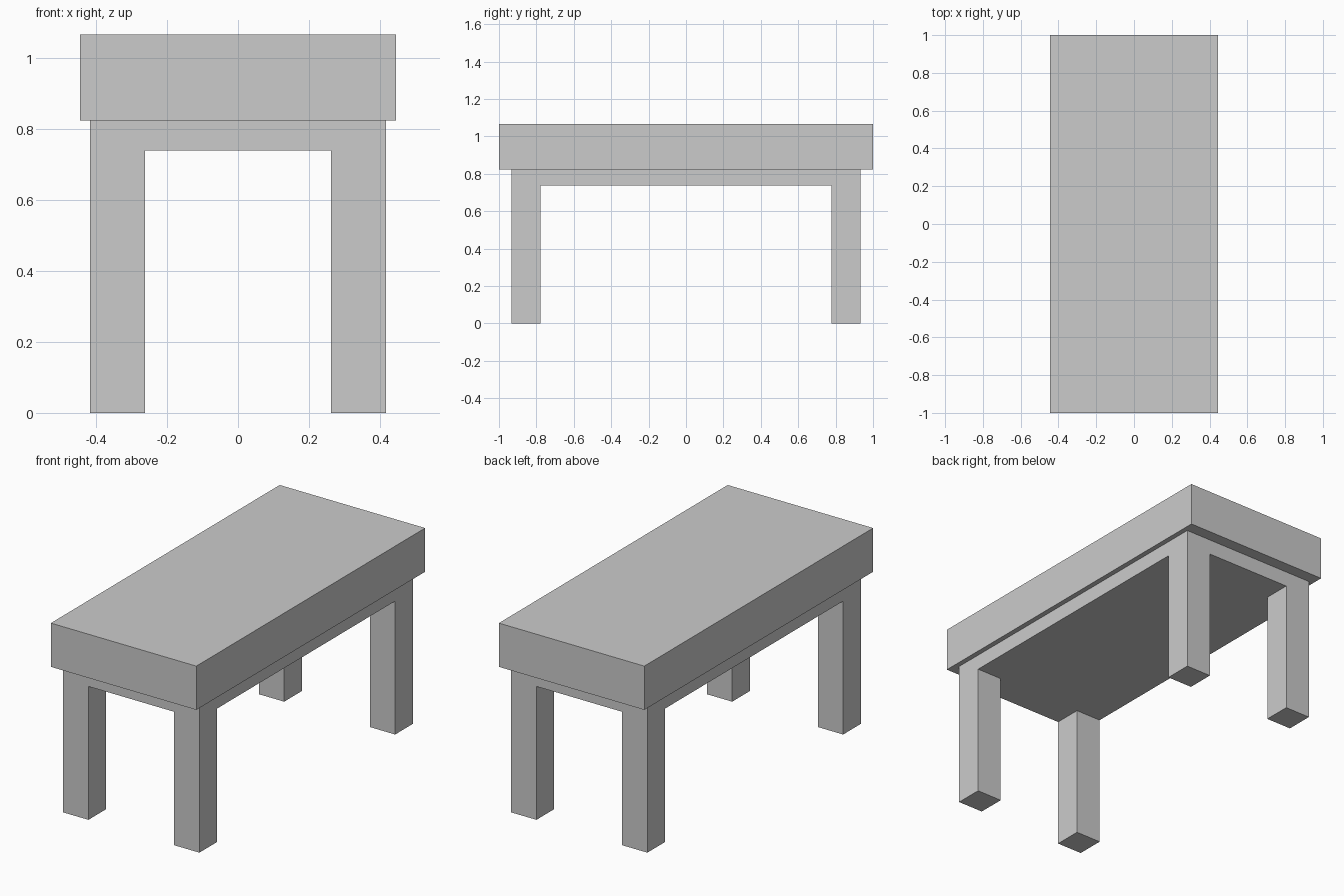
import bpy

cube = bpy.data.objects.get("Cube")
if cube:
    bpy.data.objects.remove(cube, do_unlink=True)

GREY = (0.6, 0.6, 0.6, 1)
mat = bpy.data.materials.new("light_grey")
mat.use_nodes = True
mat.diffuse_color = GREY
mat.node_tree.nodes["Principled BSDF"].inputs["Base Color"].default_value = GREY

TOP_X, TOP_Y = 0.445, 1.0        # half size of the table top
BASE_X, BASE_Y = 0.417, 0.933    # half size of the apron and leg outline
APRON_Z, TOP_Z, HEIGHT = 0.738, 0.823, 1.065
LEG = 0.155


def box(name, low, high):
    """Axis-aligned box between two corners."""
    bpy.ops.mesh.primitive_cube_add(size=1)
    obj = bpy.context.object
    obj.name = name
    centre = [(a + b) / 2 for a, b in zip(low, high)]
    size = [b - a for a, b in zip(low, high)]
    for v in obj.data.vertices:
        v.co = [c + s * p for c, s, p in zip(centre, size, v.co)]
    obj.data.materials.append(mat)
    return obj


# Thick top and the solid apron beneath it
box("table_top", (-TOP_X, -TOP_Y, TOP_Z), (TOP_X, TOP_Y, HEIGHT))
box("apron", (-BASE_X, -BASE_Y, APRON_Z), (BASE_X, BASE_Y, TOP_Z))

# Four square legs flush with the apron corners
for side, sx in (("left", 1), ("right", -1)):
    for end, sy in (("front", -1), ("back", 1)):
        xs = sorted((sx * BASE_X, sx * (BASE_X - LEG)))
        ys = sorted((sy * BASE_Y, sy * (BASE_Y - LEG)))
        box(f"{end}_{side}_leg", (xs[0], ys[0], 0), (xs[1], ys[1], APRON_Z))
